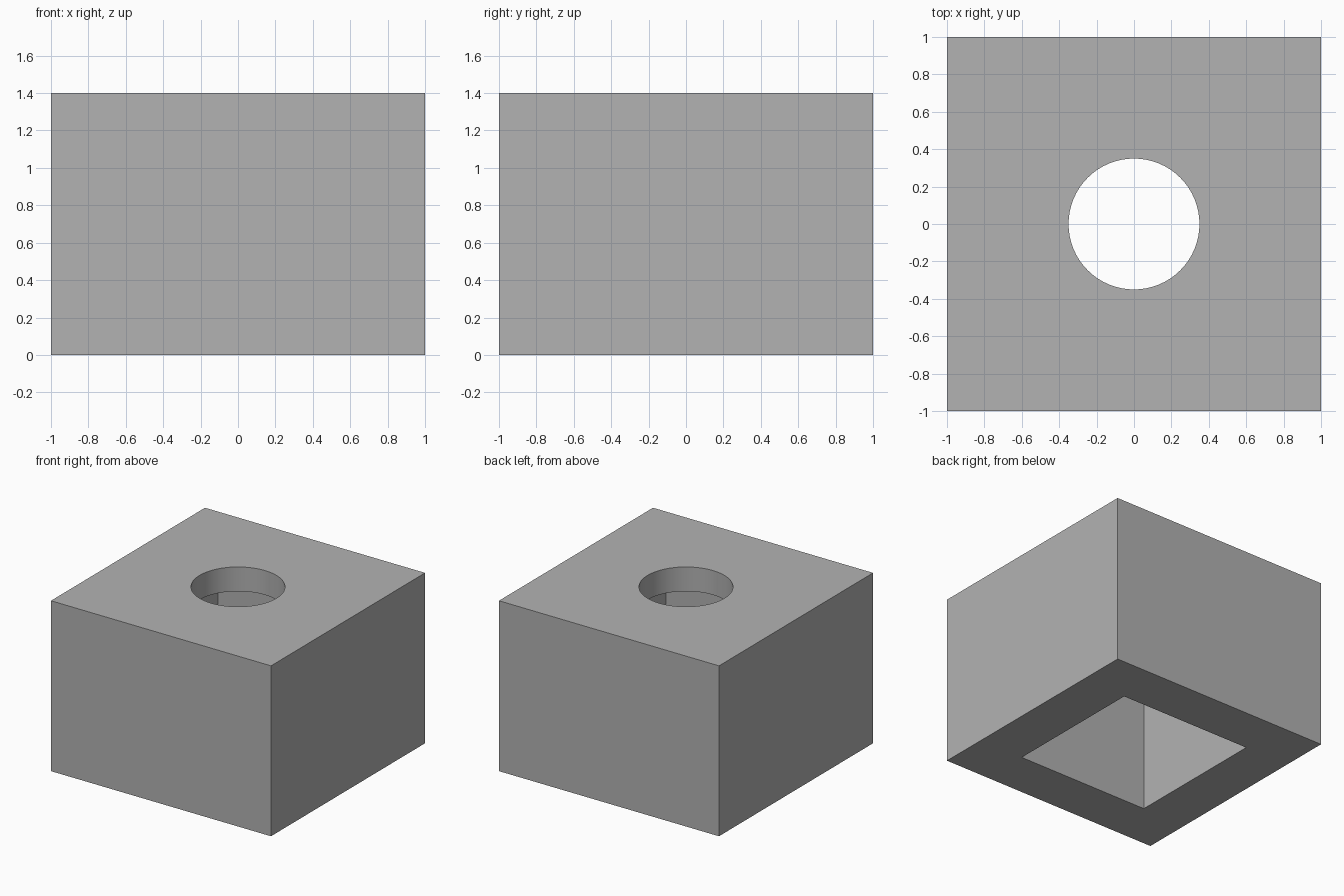
import bpy
import math

cube = bpy.data.objects.get("Cube")
if cube:
    bpy.data.objects.remove(cube, do_unlink=True)

SIZE, HEIGHT = 2.0, 1.4
POCKET, ROOF = 1.2, 0.2
BORE_RADIUS = 0.35
OVERLAP = 0.1

grey = bpy.data.materials.new("plain grey")
grey.use_nodes = True
colour = (0.448, 0.448, 0.448, 1)
grey.diffuse_color = colour
grey.node_tree.nodes["Principled BSDF"].inputs["Base Color"].default_value = colour


def box(name, width, bottom, top):
    bpy.ops.mesh.primitive_cube_add(size=1, location=(0, 0, (bottom + top) / 2))
    obj = bpy.context.object
    obj.name = name
    obj.scale = (width, width, top - bottom)
    bpy.ops.object.transform_apply(location=True, rotation=False, scale=True)
    obj.data.materials.append(grey)
    return obj


def cut(target, cutter):
    cutter.hide_render = True
    mod = target.modifiers.new(cutter.name, 'BOOLEAN')
    mod.operation = 'DIFFERENCE'
    mod.solver = 'EXACT'
    mod.object = cutter
    bpy.ops.object.select_all(action='DESELECT')
    target.select_set(True)
    bpy.context.view_layer.objects.active = target
    bpy.ops.object.modifier_apply(modifier=mod.name)
    bpy.data.objects.remove(cutter, do_unlink=True)


# Solid outer block
block = box("hollow_block", SIZE, 0, HEIGHT)

# Square pocket open at the bottom
cut(block, box("pocket_cutter", POCKET, -OVERLAP, HEIGHT - ROOF))

# Round bore through the roof
bpy.ops.mesh.primitive_cylinder_add(vertices=64, radius=BORE_RADIUS,
                                    depth=ROOF + 2 * OVERLAP,
                                    location=(0, 0, HEIGHT - ROOF / 2))
bore = bpy.context.object
bore.name = "bore_cutter"
bore.data.materials.append(grey)
cut(block, bore)

# Smooth bore wall, crisp edges elsewhere
bpy.ops.object.shade_smooth_by_angle(angle=math.radians(30))
